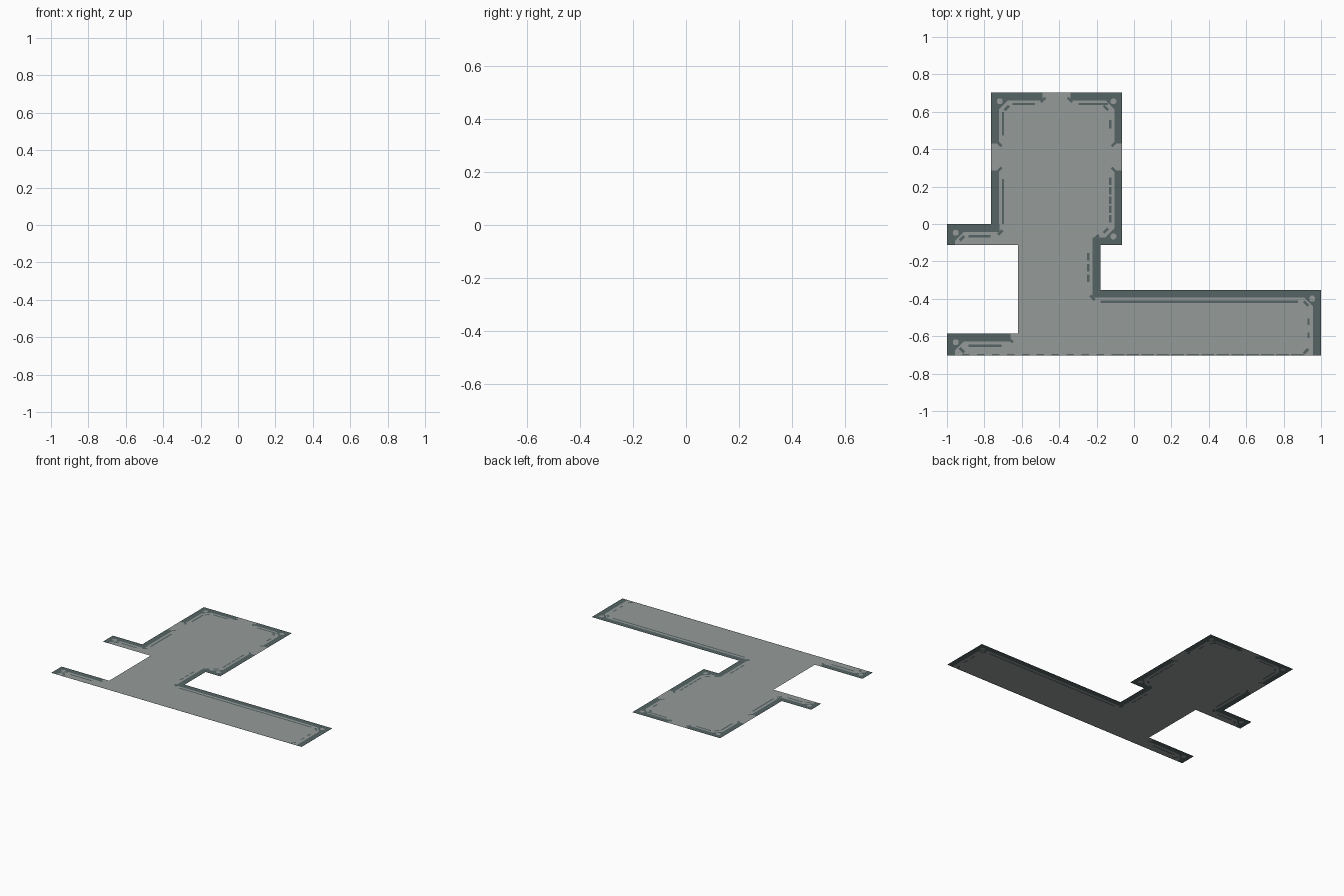
import bpy, bmesh, math
from mathutils import Vector

if "Cube" in bpy.data.objects:
    bpy.data.objects.remove(bpy.data.objects["Cube"])

H = 0.703          # half depth of the plan
W = 0.042          # width of the dark wall border
FLOOR, TRIM = 0, 1

bm = bmesh.new()


def polygon(points):
    return bm.faces.new([bm.verts.new((x, y, 0)) for x, y in points])


def rect(x0, y0, x1, y1):
    return [(x0, y0), (x1, y0), (x1, y1), (x0, y1)]


def paint(points, mat):
    """Cut a convex shape into the flat floor and give it a colour."""
    pts = [Vector((x, y, 0)) for x, y in points]
    n = len(pts)
    if sum(pts[i].cross(pts[(i + 1) % n]).z for i in range(n)) < 0:
        pts.reverse()
    lo = [min(p[k] for p in pts) for k in (0, 1)]
    hi = [max(p[k] for p in pts) for k in (0, 1)]
    faces = [f for f in bm.faces if all(
        min(v.co[k] for v in f.verts) < hi[k] - 1e-5 and
        max(v.co[k] for v in f.verts) > lo[k] + 1e-5 for k in (0, 1))]
    for i in range(n):
        a, d = pts[i], pts[(i + 1) % n] - pts[i]
        normal = Vector((-d.y, d.x, 0)).normalized()
        geom = set(faces)
        for f in faces:
            geom.update(f.edges)
            geom.update(f.verts)
        res = bmesh.ops.bisect_plane(bm, geom=list(geom), dist=1e-5,
                                     plane_co=a, plane_no=normal)
        faces = [f for f in res["geom"] if isinstance(f, bmesh.types.BMFace)
                 and (f.calc_center_median() - a).dot(normal) > 0]
        if not faces:
            return
    for f in faces:
        f.material_index = mat


def tick(x, y, sx, sy):
    """Short diagonal dash, running along direction (sx, sy)."""
    a, b = 0.012, 0.005
    paint([(x + sx * (i * a - j * b), y + sy * (i * a + j * b))
           for i, j in ((-1, -1), (1, -1), (1, 1), (-1, 1))], TRIM)


def corner(x, y, sx, sy):
    """Chamfered corner gusset with a light round stud."""
    r = 0.09
    paint([(x, y), (x + sx * r, y), (x + sx * r, y + sy * W),
           (x + sx * W, y + sy * r), (x, y + sy * r)], TRIM)
    cx, cy = x + sx * 0.047, y + sy * 0.047
    paint([(cx + 0.017 * math.cos(a * math.pi / 4 + 0.4),
            cy + 0.017 * math.sin(a * math.pi / 4 + 0.4)) for a in range(8)], FLOOR)


# floor areas: upper room, its stub, passage, lower stub, long hall
for area in ((-0.765, -0.113, -0.063, H), (-1, -0.113, -0.765, 0),
             (-0.62, -0.352, -0.18, -0.113), (-0.62, -0.585, -0.18, -0.352),
             (-1, -H, -0.62, -0.585), (-0.62, -H, -0.18, -0.585),
             (-0.18, -H, 1, -0.352)):
    polygon(rect(*area))
bmesh.ops.remove_doubles(bm, verts=bm.verts, dist=1e-4)

# dark wall borders, with gaps at the doorways
for b in ((-0.765, H - W, -0.489, H), (-0.339, H - W, -0.063, H),
          (-0.765, 0.43, -0.765 + W, H), (-0.765, -W, -0.765 + W, 0.287),
          (-0.063 - W, 0.43, -0.063, H), (-0.063 - W, -0.113, -0.063, 0.287),
          (-0.222, -0.113, -0.063, -0.072), (-0.222, -0.394, -0.18, -0.072),
          (-0.222, -0.394, 1, -0.352), (1 - W, -H, 1, -0.352)):
    paint(rect(*b), TRIM)
for b in ((-1, -W, -0.72, 0), (-1, -0.113, -1 + W, 0),
          (-1, -0.585 - W, -0.66, -0.585), (-1, -H, -1 + W, -0.585)):
    paint(rect(*b), TRIM)

# corner gussets
for c in ((-0.765, H, 1, -1), (-0.063, H, -1, -1), (-0.063, -0.113, -1, 1),
          (1, -0.352, -1, -1), (-1, 0, 1, -1), (-1, -0.585, 1, -1)):
    corner(*c)

# inner lines that run beside the walls
T = 0.006
for x0, x1, y in ((-0.65, -0.53, 0.642), (-0.296, -0.14, 0.642),
                  (-0.885, -0.767, -0.065), (-0.885, -0.708, -0.651),
                  (-0.18, 0.877, -0.416)):
    paint(rect(x0, y - T, x1, y + T), TRIM)
for x, y0, y1 in ((-0.7, 0.474, 0.6), (-0.7, 0, 0.24), (-0.127, 0.51, 0.556),
                  (0.933, -0.54, -0.505), (0.933, -0.61, -0.58)):
    paint(rect(x - T, y0, x + T, y1), TRIM)
# dashed lines
for x, y0, step, count in ((-0.127, 0.008, 0.05, 5), (-0.245, -0.31, 0.057, 3)):
    for i in range(count):
        paint(rect(x - T, y0 + i * step, x + T, y0 + i * step + 0.04), TRIM)
for i in range(23):
    x = -0.92 + i * 0.08
    paint(rect(x, -H, x + (0.04 if x < -0.15 else 0.068), -H + 0.007), TRIM)

# diagonal ticks at doorways and corners
for t in ((-0.485, 0.664, 1, 1), (-0.343, 0.664, -1, 1),
          (-0.72, 0.427, 1, -1), (-0.72, 0.29, 1, 1),
          (-0.108, 0.427, 1, 1), (-0.108, 0.29, -1, 1),
          (-0.715, -0.045, 1, 1), (-0.66, -0.62, 1, -1),
          (-0.222, -0.394, 1, -1), (-0.2, -0.07, 1, 1)):
    tick(*t)
for t in ((-0.92, -0.077, 1, 1), (-0.92, -0.675, -1, 1),
          (0.92, -0.425, 1, -1), (0.92, -0.68, 1, 1),
          (-0.68, 0.62, 1, 1), (-0.15, 0.62, 1, -1), (-0.15, -0.035, 1, 1)):
    tick(*t)

for f in bm.faces:
    f.normal_update()
    if f.normal.z < 0:
        f.normal_flip()

mesh = bpy.data.meshes.new("floor_plan")
bm.to_mesh(mesh)
bm.free()
for name, col in (("pale grey floor", (0.30, 0.325, 0.32, 1)),
                  ("dark slate trim", (0.092, 0.127, 0.13, 1))):
    m = bpy.data.materials.new(name)
    m.diffuse_color = col
    m.use_nodes = True
    m.node_tree.nodes["Principled BSDF"].inputs["Base Color"].default_value = m.diffuse_color
    mesh.materials.append(m)
bpy.context.collection.objects.link(bpy.data.objects.new("floor_plan", mesh))
